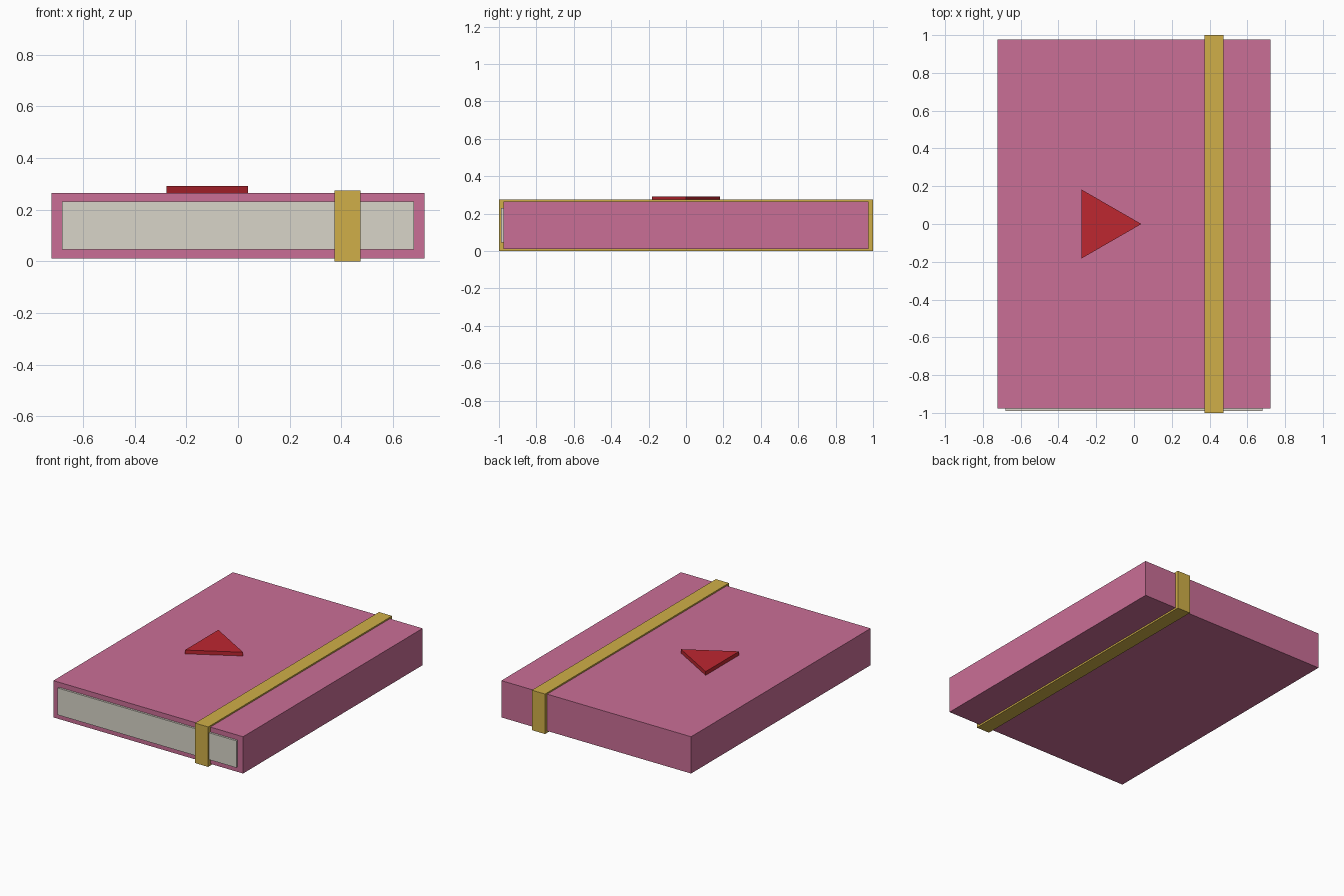
import bpy, bmesh

if "Cube" in bpy.data.objects:
    bpy.data.objects.remove(bpy.data.objects["Cube"])


def material(name, rgb):
    m = bpy.data.materials.new(name)
    m.diffuse_color = (*rgb, 1)
    m.use_nodes = True
    m.node_tree.nodes["Principled BSDF"].inputs["Base Color"].default_value = m.diffuse_color
    return m


def finish(name, bm, mat):
    bmesh.ops.recalc_face_normals(bm, faces=bm.faces)
    mesh = bpy.data.meshes.new(name)
    bm.to_mesh(mesh)
    bm.free()
    mesh.materials.append(mat)
    ob = bpy.data.objects.new(name, mesh)
    bpy.context.collection.objects.link(ob)
    return ob


def box_mesh(lo, hi):
    bm = bmesh.new()
    bmesh.ops.create_cube(bm, size=1)
    for v in bm.verts:
        v.co = [l + (c + 0.5) * (h - l) for l, h, c in zip(lo, hi, v.co)]
    return bm


pink = material("pink_cover", (0.59, 0.156, 0.305))
paper = material("paper", (0.69, 0.66, 0.58))
gold = material("gold_band", (0.63, 0.43, 0.065))
red = material("red_emblem", (0.51, 0.02, 0.03))

# Book body and the page block standing proud of its front end
finish("cover", box_mesh((-0.722, -0.976, 0.012), (0.722, 0.976, 0.265)), pink)
finish("pages", box_mesh((-0.68, -0.99, 0.046), (0.68, -0.9, 0.231)), paper)

# Band wrapped around the book: open box given an inward thickness
bm = box_mesh((0.373, -1, 0), (0.473, 1, 0.275))
bm.normal_update()
bmesh.ops.delete(bm, geom=[f for f in bm.faces if abs(f.normal.x) > 0.5], context='FACES')
centre_z = 0.1375
for f in bm.faces:
    c = f.calc_center_median()
    if f.normal.y * c.y + f.normal.z * (c.z - centre_z) < 0:
        f.normal_flip()
mesh_faces = finish("band", bm, gold)
solid = mesh_faces.modifiers.new("thickness", 'SOLIDIFY')
solid.thickness = 0.03
solid.offset = -1
solid.use_even_offset = True

# Triangular emblem raised on the top
bm = bmesh.new()
tri = [(-0.277, -0.182), (0.039, 0), (-0.277, 0.182)]
base = bm.faces.new([bm.verts.new((x, y, 0.262)) for x, y in tri])
top = bmesh.ops.extrude_face_region(bm, geom=[base], use_keep_orig=True)
bmesh.ops.translate(bm, vec=(0, 0, 0.029),
                    verts=[v for v in top["geom"] if isinstance(v, bmesh.types.BMVert)])
finish("triangle_emblem", bm, red)
